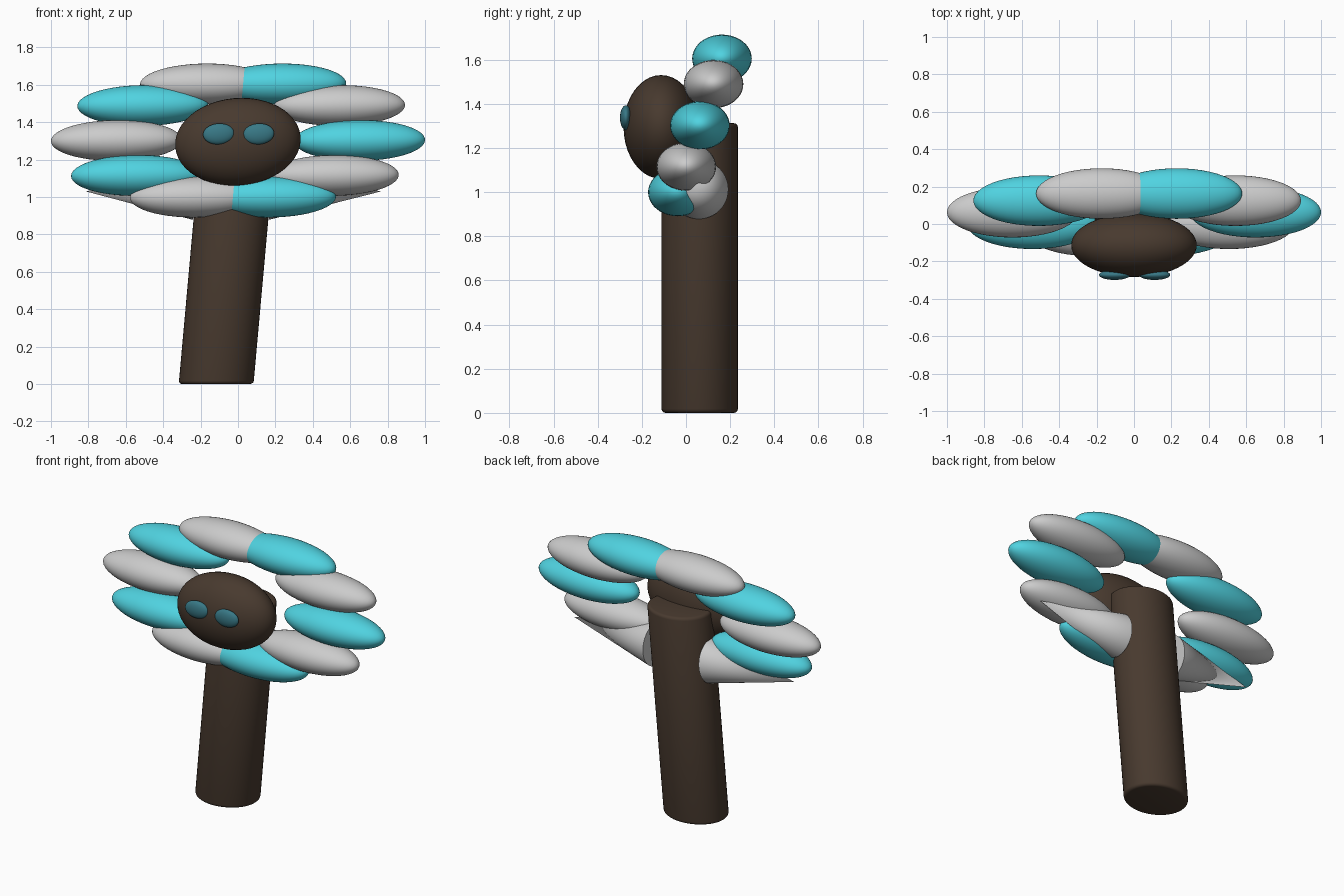
import bpy, bmesh, math
from mathutils import Matrix, Vector

if "Cube" in bpy.data.objects:
    bpy.data.objects.remove(bpy.data.objects["Cube"])

LEAN, PIVOT_Z = 0.09, 1.3   # everything leans sideways as it rises


def material(name, rgb):
    m = bpy.data.materials.new(name)
    m.diffuse_color = (*rgb, 1)
    m.use_nodes = True
    m.node_tree.nodes["Principled BSDF"].inputs["Base Color"].default_value = m.diffuse_color
    return m


CYAN = material("cyan", (0.08, 0.65, 0.75))
BROWN = material("brown", (0.065, 0.042, 0.028))
TEAL = material("teal", (0.04, 0.19, 0.24))


def finish(name, bm, mat=None):
    for v in bm.verts:
        v.co.x += LEAN * (v.co.z - PIVOT_Z)
    bmesh.ops.recalc_face_normals(bm, faces=bm.faces)
    me = bpy.data.meshes.new(name)
    bm.to_mesh(me)
    bm.free()
    ob = bpy.data.objects.new(name, me)
    bpy.context.collection.objects.link(ob)
    if mat:
        me.materials.append(mat)
    bpy.ops.object.select_all(action='DESELECT')
    ob.select_set(True)
    bpy.context.view_layer.objects.active = ob
    bpy.ops.object.shade_smooth_by_angle(angle=math.radians(40))
    return ob


def ellipsoid(name, centre, radii, mat=None):
    bm = bmesh.new()
    bmesh.ops.create_uvsphere(bm, u_segments=40, v_segments=24, radius=1)
    # poles point along x
    bm.transform(Matrix.Translation(centre) @ Matrix.Diagonal((*radii, 1))
                 @ Matrix.Rotation(math.pi / 2, 4, 'Y'))
    return finish(name, bm, mat)


# trunk: oval cylinder with softened rims
bm = bmesh.new()
bmesh.ops.create_cone(bm, cap_ends=True, segments=48, radius1=1, radius2=1, depth=1)
bm.transform(Matrix.Translation((0, 0.062, 0.656)) @ Matrix.Diagonal((0.2, 0.173, 1.312, 1)))
rims = [e for e in bm.edges if abs(e.verts[0].co.z - e.verts[1].co.z) < 1e-4]
bmesh.ops.bevel(bm, geom=rims, offset=0.018, segments=3, profile=0.5, affect='EDGES')
finish("trunk", bm, BROWN)

# head and eyes
ellipsoid("head", (0, -0.113, 1.295), (0.335, 0.17, 0.235), BROWN)
for side, tag in ((-1, "left"), (1, "right")):
    ellipsoid(f"eye_{tag}", (0.107 * side, -0.272, 1.337), (0.083, 0.027, 0.056), TEAL)

# ring of ten petals, tilted back at the top
for i in range(10):
    a = math.radians(36 * i)
    c = (0.65 * math.cos(a), 0.063 + 0.105 * math.sin(a), 1.302 + 0.318 * math.sin(a))
    ellipsoid(f"petal_{i + 1}", c, (0.35, 0.135, 0.109), None if i % 2 else CYAN)

# cone leaves behind the lower petals, points outward
for side, tag in ((-1, "left"), (1, "right")):
    base, tip = Vector((0.2 * side, 0.058, 1.012)), Vector((0.79 * side, 0.055, 1.03))
    axis = tip - base
    bm = bmesh.new()
    bmesh.ops.create_cone(bm, cap_ends=True, segments=40, radius1=0.134, radius2=0,
                          depth=axis.length)
    bm.transform(Matrix.Translation((base + tip) / 2)
                 @ axis.to_track_quat('Z', 'Y').to_matrix().to_4x4())
    bmesh.ops.remove_doubles(bm, verts=bm.verts, dist=1e-5)
    finish(f"leaf_{tag}", bm)
